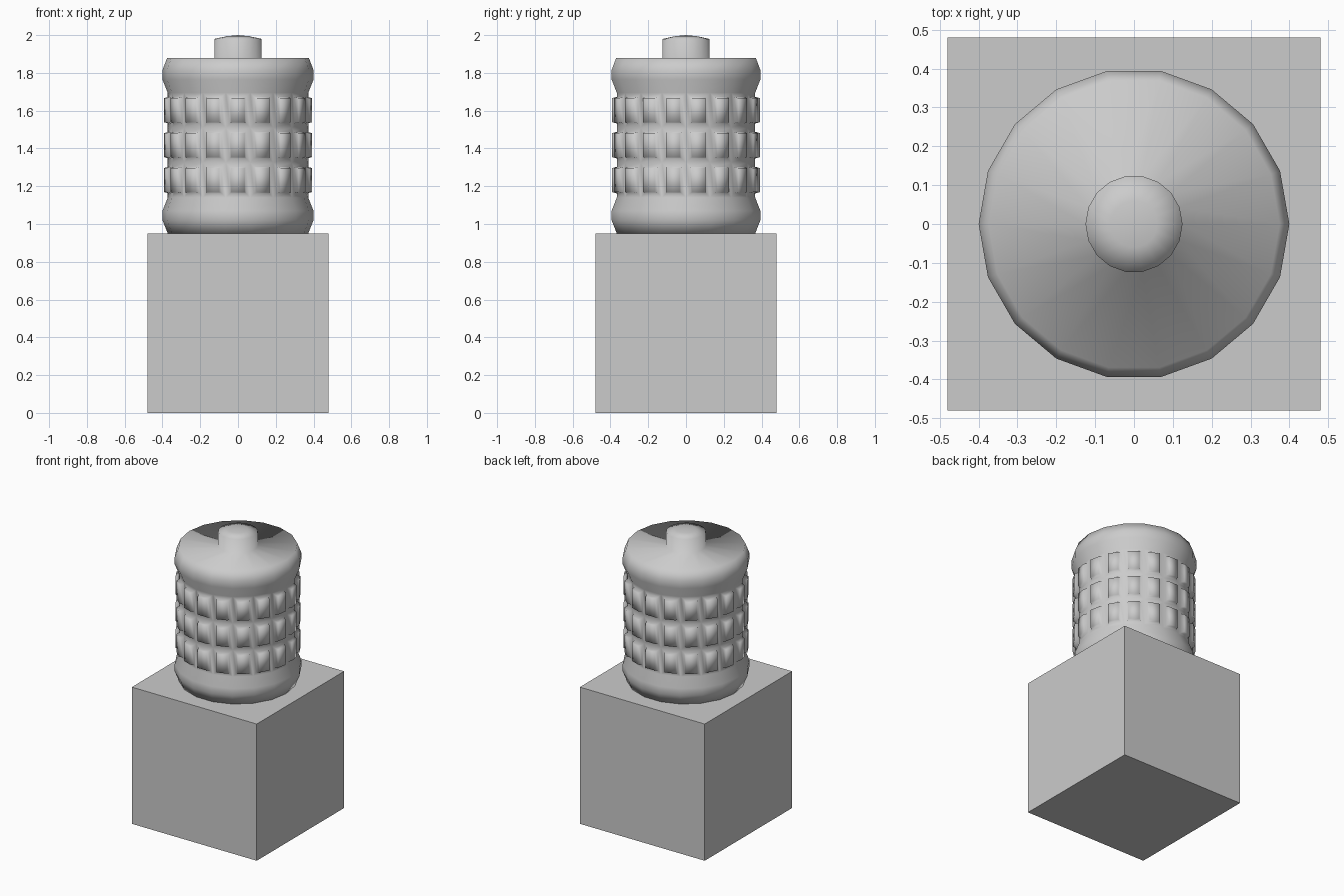
import bpy, bmesh, math

if "Cube" in bpy.data.objects:
    bpy.data.objects.remove(bpy.data.objects["Cube"])

SIDES = 18


def finish(bm, name, smooth):
    bmesh.ops.recalc_face_normals(bm, faces=bm.faces)
    for f in bm.faces:
        f.smooth = smooth
    mesh = bpy.data.meshes.new(name)
    bm.to_mesh(mesh)
    bm.free()
    obj = bpy.data.objects.new(name, mesh)
    bpy.context.collection.objects.link(obj)
    return obj


# Square pedestal block
bm = bmesh.new()
bmesh.ops.create_cube(bm, size=1.0)
for v in bm.verts:
    v.co = (v.co.x * 0.96, v.co.y * 0.96, (v.co.z + 0.5) * 0.95)
finish(bm, "pedestal", False)

# Turned canister with collar rings and top knob: (radius, z)
profile = [(0.372, 0.95), (0.40, 1.02), (0.40, 1.07), (0.372, 1.14),
           (0.372, 1.325), (0.372, 1.51), (0.372, 1.695),
           (0.40, 1.765), (0.40, 1.815), (0.375, 1.88),
           (0.125, 1.88), (0.125, 1.98), (0.06, 1.994)]
STUD_BANDS = (3, 4, 5)

bm = bmesh.new()
rings = []
for r, z in profile:
    rings.append([bm.verts.new((r * math.cos(math.tau * i / SIDES),
                                r * math.sin(math.tau * i / SIDES), z))
                  for i in range(SIDES)])
stud_faces = []
for b in range(len(rings) - 1):
    lo, hi = rings[b], rings[b + 1]
    for i in range(SIDES):
        j = (i + 1) % SIDES
        f = bm.faces.new((lo[i], lo[j], hi[j], hi[i]))
        if b in STUD_BANDS:
            stud_faces.append(f)
tip = bm.verts.new((0, 0, 2.0))
for i in range(SIDES):
    bm.faces.new((rings[-1][i], rings[-1][(i + 1) % SIDES], tip))
bm.faces.new(rings[0][::-1])
bm.normal_update()

# Raised studs: inset every wall panel, then push the inner panel outward
bmesh.ops.inset_individual(bm, faces=stud_faces, thickness=0.031, depth=0.0)
bmesh.ops.inset_individual(bm, faces=stud_faces, thickness=0.010, depth=0.025)
finish(bm, "studded_canister", True)
